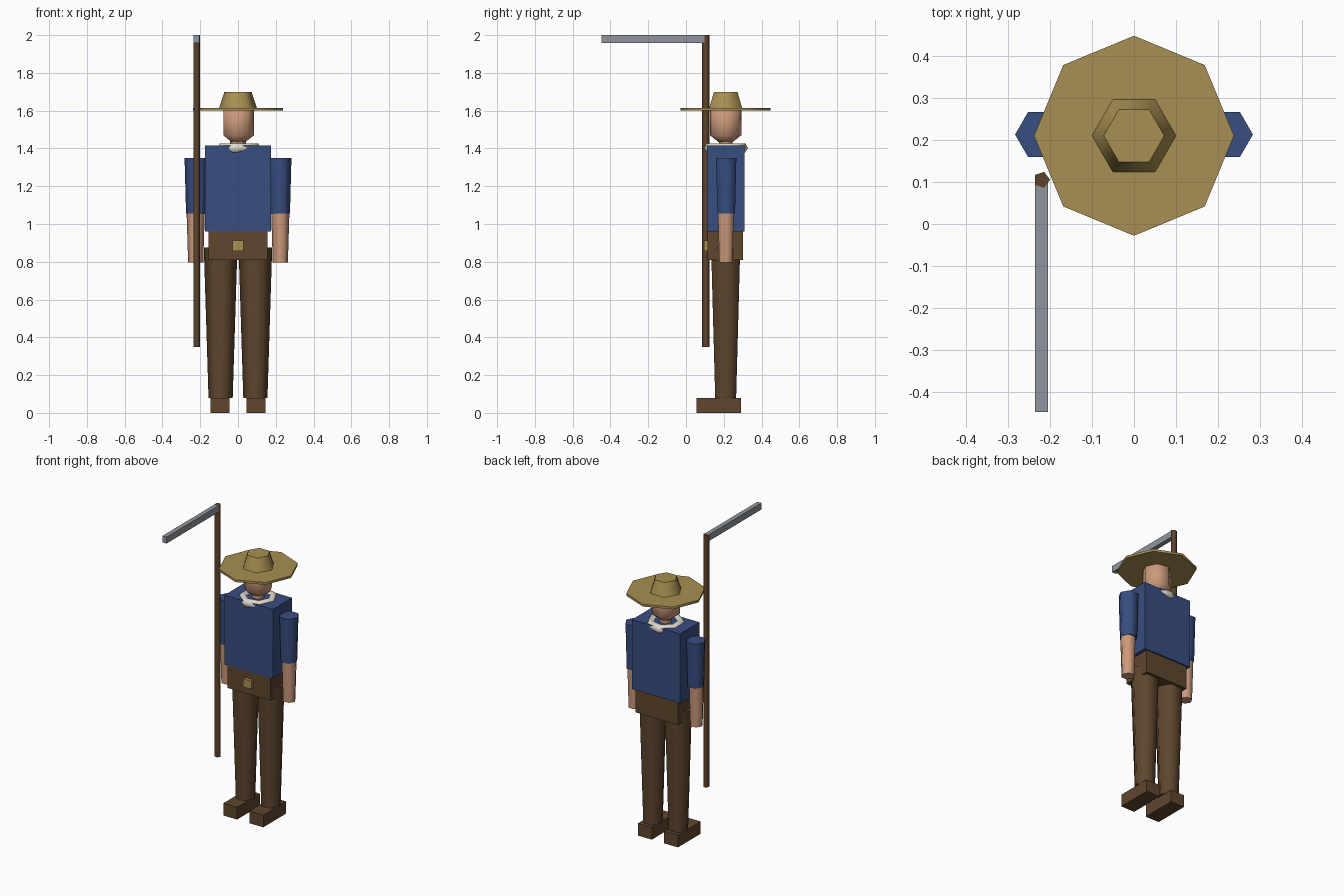
import bpy, bmesh, math
from mathutils import Matrix, Vector

cube = bpy.data.objects.get("Cube")
if cube:
    bpy.data.objects.remove(cube)

CY = 0.21  # depth of the figure's axis


def material(name, srgb):
    lin = [(c / 255 / 12.92) if c < 11 else ((c / 255 + 0.055) / 1.055) ** 2.4 for c in srgb]
    m = bpy.data.materials.new(name)
    m.use_nodes = True
    m.diffuse_color = (*lin, 1)
    m.node_tree.nodes["Principled BSDF"].inputs["Base Color"].default_value = (*lin, 1)
    return m


straw = material("straw", (168, 143, 82))
blue = material("blue cloth", (56, 77, 128))
brown = material("brown leather", (94, 70, 46))
skin = material("skin", (205, 154, 124))
white = material("off white cloth", (222, 216, 204))
steel = material("steel", (143, 150, 156))
wood = material("dark wood", (92, 67, 43))
brass = material("brass", (172, 146, 84))


def finish(bm, name, mat):
    bmesh.ops.recalc_face_normals(bm, faces=bm.faces)
    mesh = bpy.data.meshes.new(name)
    bm.to_mesh(mesh)
    bm.free()
    mesh.materials.append(mat)
    obj = bpy.data.objects.new(name, mesh)
    bpy.context.collection.objects.link(obj)
    return obj


def smooth(obj, degrees):
    bpy.ops.object.select_all(action="DESELECT")
    obj.select_set(True)
    bpy.context.view_layer.objects.active = obj
    bpy.ops.object.shade_smooth_by_angle(angle=math.radians(degrees))


def box(name, mat, low, high):
    low, high = Vector(low), Vector(high)
    bm = bmesh.new()
    bmesh.ops.create_cube(bm, size=1, matrix=Matrix.Translation((low + high) / 2)
                          @ Matrix.Diagonal((*(high - low), 1)))
    return finish(bm, name, mat)


def lathe(name, mat, sides, profile, x=0, y=CY, angle=70):
    """Turn (radius, height) pairs into a capped, faceted round part."""
    bm = bmesh.new()
    rings = []
    for r, z in profile:
        rings.append([bm.verts.new((x + r * math.cos(math.tau * i / sides),
                                    y + r * math.sin(math.tau * i / sides), z))
                      for i in range(sides)])
    for a, b in zip(rings, rings[1:]):
        for i in range(sides):
            j = (i + 1) % sides
            bm.faces.new((a[i], a[j], b[j], b[i]))
    bm.faces.new(rings[0][::-1])
    bm.faces.new(rings[-1])
    bmesh.ops.remove_doubles(bm, verts=bm.verts, dist=0.0001)
    smooth(finish(bm, name, mat), angle)


# Hat
lathe("hat_brim", straw, 8, [(0.238, 1.6), (0.238, 1.615)])
lathe("hat_crown", straw, 6, [(0.1, 1.615), (0.072, 1.7)])

# Head and neck
lathe("head", skin, 7, [(0, 1.405), (0.086, 1.47), (0.086, 1.6), (0, 1.665)])
lathe("neck", skin, 6, [(0.042, 1.39), (0.042, 1.47)])

# Neckerchief ring
bpy.ops.mesh.primitive_torus_add(major_segments=7, minor_segments=6, major_radius=0.093,
                                 minor_radius=0.028, location=(0, CY, 1.402))
scarf = bpy.context.object
scarf.name = "neckerchief"
scarf.data.materials.append(white)
smooth(scarf, 70)

# Body
box("torso", blue, (-0.175, 0.11, 0.96), (0.175, 0.31, 1.415))
box("hips", brown, (-0.155, 0.115, 0.81), (0.155, 0.302, 0.96))
box("belt_buckle", brass, (-0.03, 0.095, 0.858), (0.03, 0.125, 0.913))

# Limbs
for side, s in (("left", 1), ("right", -1)):
    lathe(side + "_sleeve", blue, 6, [(0.054, 1.055), (0.062, 1.35)], x=s * 0.221, y=0.213)
    lathe(side + "_forearm", skin, 6, [(0.04, 0.795), (0.048, 1.055)], x=s * 0.224, y=0.211)
    lathe(side + "_leg", brown, 6, [(0.064, 0.08), (0.089, 0.875)], x=s * 0.092)
    box(side + "_boot", brown, (s * 0.095 - 0.05, 0.055, 0), (s * 0.095 + 0.05, 0.29, 0.08))

# Scythe
lathe("scythe_pole", wood, 5, [(0.02, 0.35), (0.02, 2.0)], x=-0.22, y=0.105, angle=75)
box("scythe_blade", steel, (-0.235, -0.447, 1.958), (-0.205, 0.103, 2.0))
